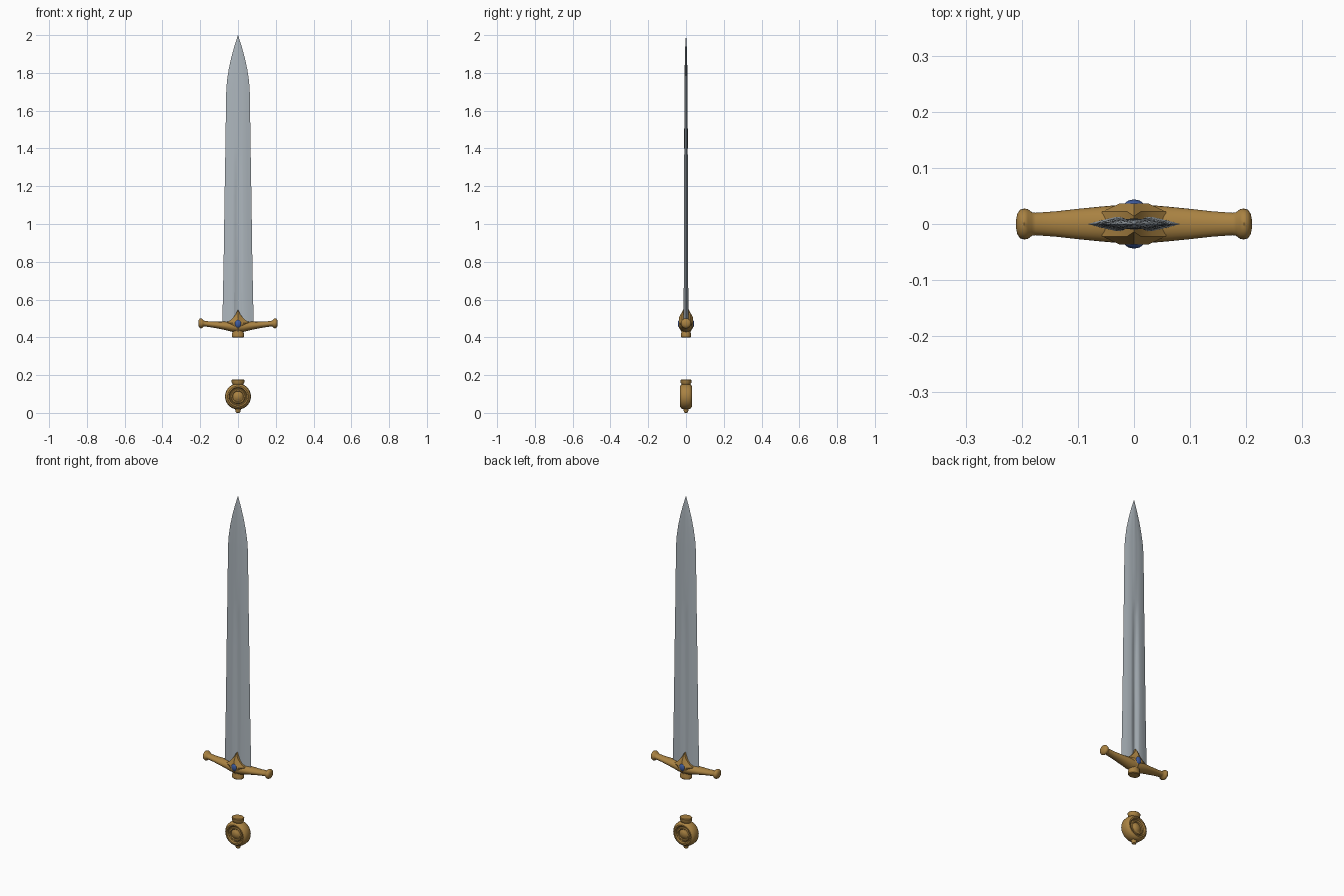
import bpy, bmesh, math


def material(name, r, g, b):
    m = bpy.data.materials.new(name)
    m.diffuse_color = (r, g, b, 1)
    return m


STEEL = material("steel", 0.42, 0.47, 0.51)
GOLD = material("aged_gold", 0.40, 0.225, 0.055)
BLUE = material("blue_gem", 0.05, 0.11, 0.36)


def loft(name, rings, mat, angle=35):
    """Skin a list of closed rings and cap both ends."""
    bm = bmesh.new()
    vs = [[bm.verts.new(p) for p in ring] for ring in rings]
    n = len(vs[0])
    for a, b in zip(vs, vs[1:]):
        for i in range(n):
            j = (i + 1) % n
            bm.faces.new((a[i], a[j], b[j], b[i]))
    bm.faces.new(vs[0][::-1])
    bm.faces.new(vs[-1])
    bmesh.ops.remove_doubles(bm, verts=bm.verts, dist=1e-5)
    bmesh.ops.recalc_face_normals(bm, faces=bm.faces)
    me = bpy.data.meshes.new(name)
    bm.to_mesh(me)
    bm.free()
    ob = bpy.data.objects.new(name, me)
    bpy.context.collection.objects.link(ob)
    me.materials.append(mat)
    bpy.ops.object.select_all(action='DESELECT')
    ob.select_set(True)
    bpy.context.view_layer.objects.active = ob
    bpy.ops.object.shade_smooth_by_angle(angle=math.radians(angle))
    return ob


def circle(n):
    return [(math.cos(2 * math.pi * i / n), math.sin(2 * math.pi * i / n)) for i in range(n)]


# Blade: two bevelled lobes with a central fuller that fades out towards the tip
def blade_ring(z, w, t, valley):
    half = [(w, 0), (0.72 * w, 0.5 * t), (0.40 * w, t), (0.25 * w, 0.96 * t),
            (0.15 * w, t + (valley - t) * 0.6)]
    upper = half + [(0, valley)] + [(-x, y) for x, y in half[::-1]]
    lower = [(x, -y) for x, y in upper[-2:0:-1]]
    return [(x, y, z) for x, y in upper + lower]


stations = [(0.465, 0.083, 0.0125, 0.004), (0.80, 0.076, 0.0115, 0.004),
            (1.15, 0.071, 0.0105, 0.004), (1.32, 0.068, 0.0095, 0.006),
            (1.42, 0.0665, 0.009, 0.0095), (1.60, 0.064, 0.008, 0.009),
            (1.71, 0.062, 0.0075, 0.0085), (1.76, 0.058, 0.007, 0.008),
            (1.82, 0.049, 0.006, 0.007), (1.88, 0.036, 0.005, 0.006),
            (1.94, 0.0195, 0.0035, 0.004), (2.0, 0.0004, 0.0003, 0.0004)]
loft("blade", [blade_ring(*s) for s in stations], STEEL, 25)

# Cross guard: x, centre z, half depth, half height; mirrored to both sides
arm = [(0, 0.456, 0.034, 0.030), (0.03, 0.457, 0.0335, 0.028), (0.06, 0.460, 0.031, 0.023),
       (0.10, 0.464, 0.027, 0.0185), (0.14, 0.468, 0.0225, 0.0155), (0.175, 0.472, 0.020, 0.0145),
       (0.182, 0.473, 0.021, 0.016), (0.189, 0.4735, 0.0265, 0.024), (0.196, 0.474, 0.0275, 0.027),
       (0.203, 0.4745, 0.0255, 0.024), (0.208, 0.475, 0.018, 0.016), (0.210, 0.475, 0.008, 0.007)]
full = [(-x, z, ry, rz) for x, z, ry, rz in arm[:0:-1]] + arm
loft("cross_guard", [[(x, c * ry, z + s * rz) for c, s in circle(24)]
                     for x, z, ry, rz in full], GOLD, 45)

# Pointed shield over the blade root, with a raised centre line
outline = [(0.0, 0.548), (0.012, 0.522), (0.032, 0.497), (0.057, 0.478), (0.04, 0.452), (0.0, 0.426)]
outline += [(-x, z) for x, z in outline[-2:0:-1]]
bm_rings = []
for s in (-1, 1):
    rim = [(x, s * (0.022 if z < 0.53 else 0.014), z) for x, z in outline]
    face = [(x * 0.45, s * 0.0365, 0.472 + (z - 0.472) * 0.45) for x, z in outline]
    bm_rings += [face, rim] if s < 0 else [rim, face]
loft("guard_shield", bm_rings, GOLD, 20)


# Round sections stacked along z
def stack(name, profile, ratio, mat):
    loft(name, [[(r * c, r * ratio * s, z) for c, s in circle(32)] for z, r in profile], mat)


stack("grip_collar_upper", [(0.400, 0.029), (0.403, 0.032), (0.418, 0.033), (0.424, 0.030),
                            (0.440, 0.031)], 0.82, GOLD)
stack("grip_collar_lower", [(0.130, 0.026), (0.150, 0.027), (0.155, 0.030), (0.160, 0.033),
                            (0.174, 0.034), (0.177, 0.031)], 0.85, GOLD)
stack("pommel_button", [(0.0, 0.006), (0.003, 0.011), (0.008, 0.013), (0.014, 0.014),
                        (0.030, 0.018)], 0.9, GOLD)

# Wheel pommel: radius and half depth, with a ring groove and central boss
wheel = [(0.0, 0.031), (0.010, 0.030), (0.018, 0.027), (0.023, 0.023), (0.027, 0.022),
         (0.030, 0.026), (0.036, 0.026), (0.040, 0.022), (0.044, 0.023), (0.048, 0.031),
         (0.055, 0.031), (0.062, 0.026), (0.067, 0.017), (0.0685, 0.0)]
prof = [(r, -y) for r, y in wheel] + [(r, y) for r, y in wheel[-2::-1]]
loft("wheel_pommel", [[(max(r, 0.001) * c, y, 0.087 + max(r, 0.001) * s) for c, s in circle(48)]
                      for r, y in prof], GOLD)

# Oval gems on the front and back of the guard
for side, name in ((-1, "front_gem"), (1, "back_gem")):
    rings = []
    for k in range(8):
        a = math.pi / 2 * k / 7
        r = max(math.cos(a), 0.02)
        rings.append([(0.0175 * r * c, side * (0.033 + 0.0105 * math.sin(a)), 0.472 + 0.021 * r * s)
                      for c, s in circle(24)])
    loft(name, rings, BLUE)
